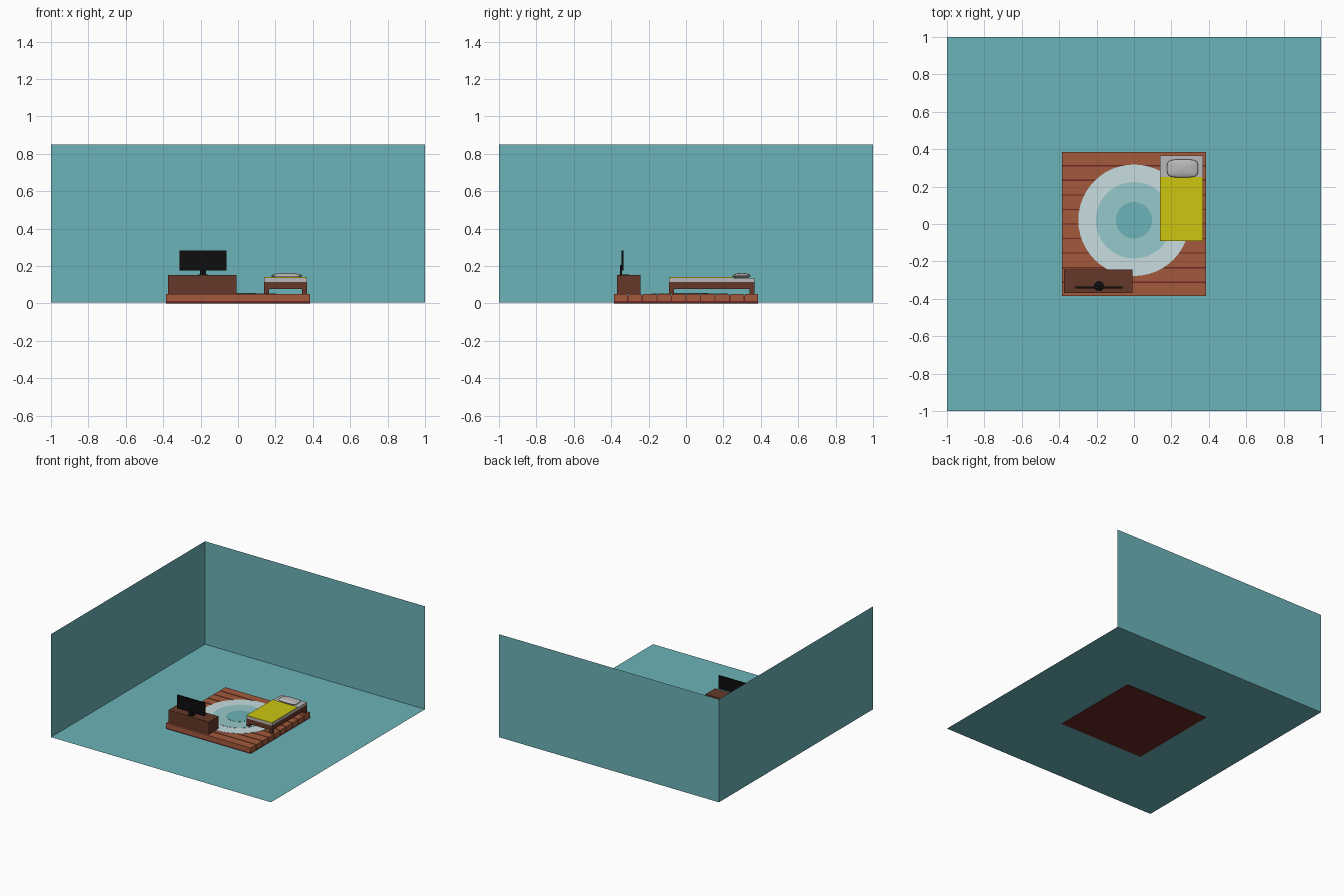
import bpy, bmesh, math
from mathutils import Vector

if "Cube" in bpy.data.objects:
    bpy.data.objects.remove(bpy.data.objects["Cube"])


def material(name, r, g, b):
    # display colour (0-255) to linear
    def lin(c):
        c /= 255
        return c / 12.92 if c < 0.04045 else ((c + 0.055) / 1.055) ** 2.4
    m = bpy.data.materials.new(name)
    m.diffuse_color = (lin(r), lin(g), lin(b), 1)
    m.use_nodes = True
    m.node_tree.nodes["Principled BSDF"].inputs["Base Color"].default_value = m.diffuse_color
    return m


TEAL = material("teal", 108, 179, 184)
WOOD = material("floor_wood", 164, 90, 60)
DARK = material("dark_wood", 104, 40, 34)
BROWN = material("furniture_brown", 100, 56, 40)
BLACK = material("black", 14, 14, 14)
YELLOW = material("yellow", 204, 198, 16)
GREY = material("bedding_grey", 184, 184, 184)
RUG = [material("rug_pale", 200, 222, 224),
       material("rug_mid", 150, 200, 203),
       material("rug_centre", 108, 179, 184)]


def finish(name, bm, mat):
    me = bpy.data.meshes.new(name)
    bm.to_mesh(me)
    bm.free()
    me.materials.append(mat)
    ob = bpy.data.objects.new(name, me)
    bpy.context.collection.objects.link(ob)
    return ob


def box(name, x, y, z, mat):
    """Box from (min, max) ranges."""
    bm = bmesh.new()
    bmesh.ops.create_cube(bm, size=1)
    for v in bm.verts:
        v.co = [sum(r) / 2 + c * (r[1] - r[0]) for c, r in zip(v.co, (x, y, z))]
    return finish(name, bm, mat)


def quad(name, corners, mat):
    bm = bmesh.new()
    bm.faces.new([bm.verts.new(c) for c in corners])
    return finish(name, bm, mat)


def disc(name, x, y, z, radius, height, mat, sides=48):
    """Upright cylinder standing at height z."""
    bm = bmesh.new()
    bmesh.ops.create_cone(bm, cap_ends=True, segments=sides, radius1=radius,
                          radius2=radius, depth=height)
    bmesh.ops.translate(bm, verts=bm.verts, vec=(x, y, z + height / 2))
    return finish(name, bm, mat)


# Room: floor sheet and two walls
H, F = 0.85, 0.004
quad("room_floor", [(-1, -1, F), (1, -1, F), (1, 1, F), (-1, 1, F)], TEAL)
quad("back_wall", [(-1, 1, F), (1, 1, F), (1, 1, H), (-1, 1, H)], TEAL)
quad("left_wall", [(-1, -1, F), (-1, 1, F), (-1, 1, H), (-1, -1, H)], TEAL)

# Plank platform on a dark core
S = 0.385
box("platform_core", (-S, S), (-S, S), (0, 0.012), DARK)
box("platform_gap_fill", (-S + 0.004, S - 0.004), (-S + 0.004, S - 0.004),
    (0.012, 0.044), DARK)
count, gap = 10, 0.007
pitch = (2 * S + gap) / count
for i in range(count):
    y0 = -S + i * pitch
    box(f"plank_{i + 1}", (-S, S), (y0, y0 + pitch - gap), (0.012, 0.05), WOOD)

# Round rug in three rings
for i, (radius, mat) in enumerate(zip((0.298, 0.204, 0.097), RUG)):
    disc(f"rug_ring_{i + 1}", 0, 0.02, 0.05, radius, 0.002 + 0.0015 * i, mat)

# Television and its cabinet
box("tv_cabinet", (-0.375, -0.007), (-0.368, -0.243), (0.05, 0.152), BROWN)
disc("tv_foot", -0.187, -0.332, 0.152, 0.027, 0.003, BLACK, 32)
box("tv_neck", (-0.203, -0.171), (-0.353, -0.343), (0.153, 0.205), BLACK)
box("tv_screen", (-0.313, -0.062), (-0.346, -0.333), (0.176, 0.284), BLACK)

# Bed frame and legs
BX, BY, leg = (0.14, 0.37), (-0.09, 0.366), 0.027
box("bed_frame", BX, BY, (0.077, 0.116), BROWN)
for sx, x0 in (("left", BX[0]), ("right", BX[1] - leg)):
    for sy, y0 in (("front", BY[0]), ("back", BY[1] - leg)):
        box(f"bed_leg_{sy}_{sx}", (x0, x0 + leg), (y0, y0 + leg), (0.05, 0.077), BROWN)

# Mattress and blanket
box("mattress", BX, BY, (0.116, 0.136), GREY)
box("blanket", BX, (BY[0], 0.25), (0.136, 0.141), YELLOW)

# Pillow: cube projected onto a rounded cushion form
bm = bmesh.new()
bmesh.ops.create_cube(bm, size=2)
bmesh.ops.subdivide_edges(bm, edges=bm.edges, cuts=11, use_grid_fill=True)
for v in bm.verts:
    x, y, z = v.co
    n = math.sqrt(math.sqrt(x ** 4 + y ** 4) + z * z)
    v.co = Vector((0.26 + 0.083 * x / n, 0.297 + 0.048 * y / n, 0.148 + 0.015 * z / n))
for f in bm.faces:
    f.smooth = True
finish("pillow", bm, GREY)
